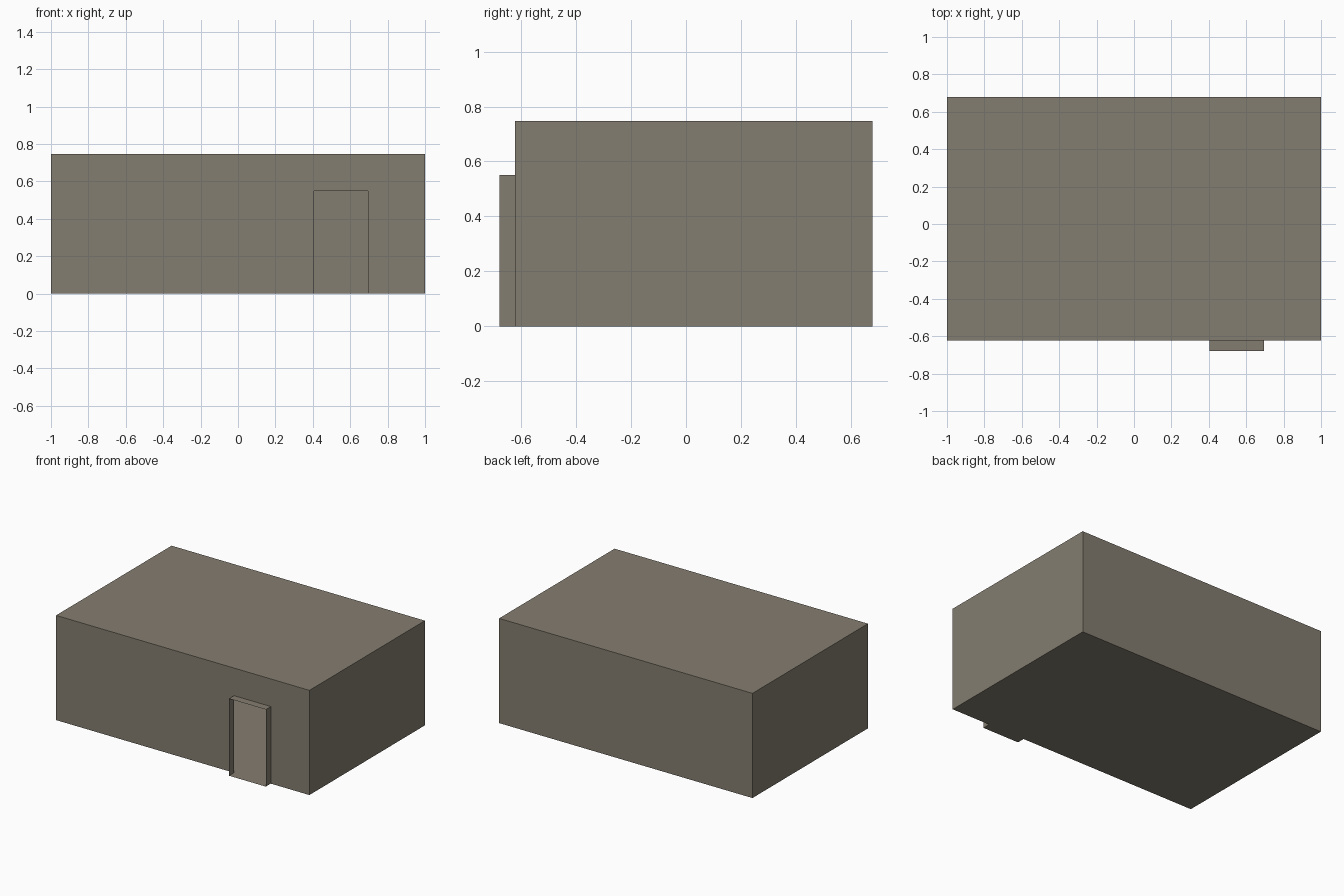
import bpy, bmesh

if "Cube" in bpy.data.objects:
    bpy.data.objects.remove(bpy.data.objects["Cube"])

# Dimensions
X, Y, H = 1.0, 0.679, 0.747            # half width, half depth, height
WALL = -0.623                          # front wall plane
L, R, DH = 0.405, 0.695, 0.55          # doorway left, right, height

mat = bpy.data.materials.new("warm grey")
mat.diffuse_color = (0.231, 0.205, 0.162, 1)
mat.use_nodes = True
mat.node_tree.nodes["Principled BSDF"].inputs["Base Color"].default_value = mat.diffuse_color


def make_object(name, faces):
    """Build one object from polygons given as corner lists."""
    bm = bmesh.new()
    for f in faces:
        bm.faces.new([bm.verts.new(p) for p in f])
    bmesh.ops.remove_doubles(bm, verts=bm.verts, dist=1e-5)
    me = bpy.data.meshes.new(name)
    bm.to_mesh(me)
    bm.free()
    me.materials.append(mat)
    ob = bpy.data.objects.new(name, me)
    bpy.context.collection.objects.link(ob)


def wall(a, b, h):
    """Vertical quad over the floor line a-b."""
    return [(*a, 0), (*b, 0), (*b, h), (*a, h)]


# Hollow building shell: side and back walls, roof, floor
corners = [(-X, WALL), (X, WALL), (X, Y), (-X, Y)]
shell = [wall(corners[i], corners[(i + 1) % 4], H) for i in (1, 2, 3)]
shell.append([(x, y, H) for x, y in corners])
shell.append([(x, y, 0) for x, y in reversed(corners)])
# Front wall around the open doorway
shell.append(wall((-X, WALL), (L, WALL), H))
shell.append(wall((R, WALL), (X, WALL), H))
shell.append([(L, WALL, DH), (R, WALL, DH), (R, WALL, H), (L, WALL, H)])

# Open door surround standing out from the wall
surround = [
    wall((L, WALL), (L, -Y), DH),
    wall((R, -Y), (R, WALL), DH),
    [(L, -Y, DH), (R, -Y, DH), (R, WALL, DH), (L, WALL, DH)],
    [(L, WALL, 0), (R, WALL, 0), (R, -Y, 0), (L, -Y, 0)],
]

make_object("building_shell", shell)
make_object("door_surround", surround)
